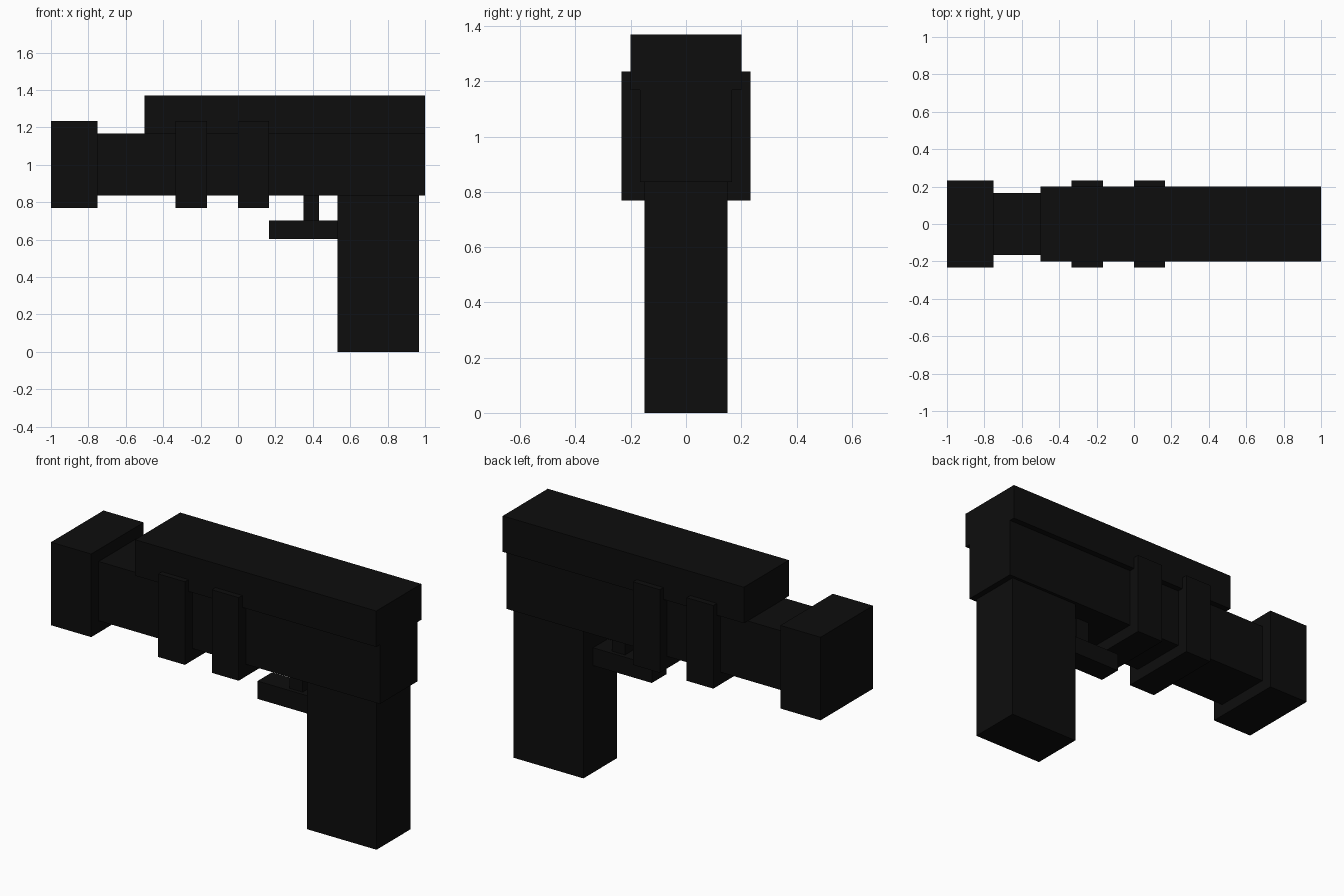
import bpy

cube = bpy.data.objects.get("Cube")
if cube:
    bpy.data.objects.remove(cube, do_unlink=True)

# One near-black colour for every part
black = bpy.data.materials.new("matte_black")
black.use_nodes = True
colour = (0.004, 0.004, 0.004, 1)
black.diffuse_color = colour
black.node_tree.nodes["Principled BSDF"].inputs["Base Color"].default_value = colour


def box(name, x, z, half_width):
    """Box spanning x and z ranges, centred across the model's width."""
    bpy.ops.mesh.primitive_cube_add(
        size=1, location=((x[0] + x[1]) / 2, 0, (z[0] + z[1]) / 2))
    obj = bpy.context.object
    obj.name = name
    obj.scale = (x[1] - x[0], half_width * 2, z[1] - z[0])
    bpy.ops.object.transform_apply(location=False, rotation=False, scale=True)
    obj.data.materials.append(black)
    return obj


BODY_BOTTOM, BODY_TOP = 0.835, 1.168
COLLAR_Z, COLLAR_HALF = (0.768, 1.235), 0.233

# Main body with the top cover
box("body", (-0.75, 1), (BODY_BOTTOM, BODY_TOP), 0.167)
box("top_cover", (-0.5, 1), (BODY_TOP, 1.37), 0.2)

# Thick collars: the front end block and two bands
collars = {"muzzle_block": (-1, -0.75),
           "front_band": (-0.333, -0.167),
           "rear_band": (0, 0.167)}
for name, span in collars.items():
    box(name, span, COLLAR_Z, COLLAR_HALF)

# Handle, with the guard and trigger in front of it
box("grip", (0.533, 0.967), (0, BODY_BOTTOM), 0.15)
box("trigger_guard", (0.167, 0.533), (0.602, 0.702), 0.065)
box("trigger", (0.35, 0.432), (0.702, BODY_BOTTOM), 0.042)
